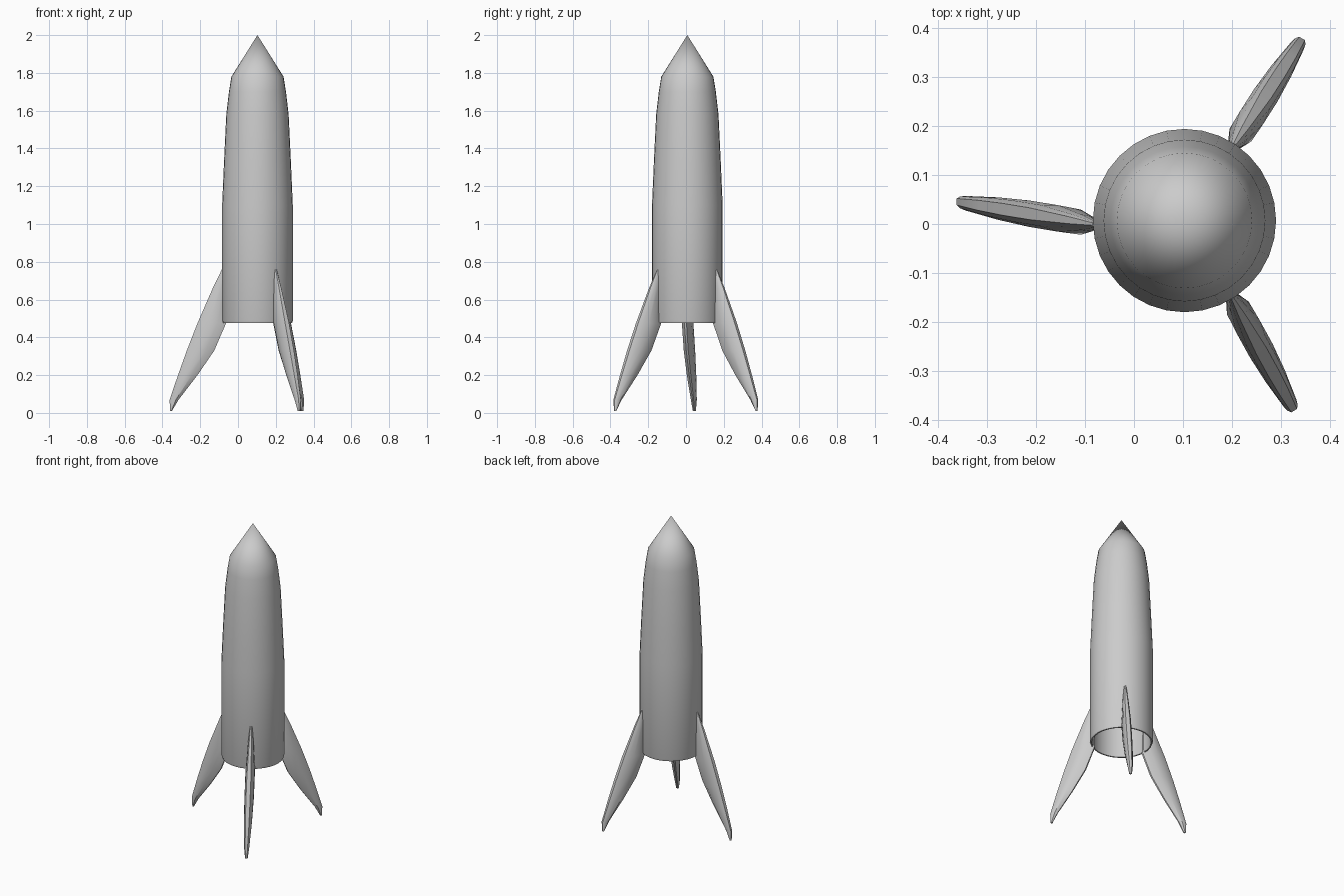
import bpy, bmesh
from math import sin, cos, pi, radians

if "Cube" in bpy.data.objects:
    bpy.data.objects.remove(bpy.data.objects["Cube"])

CX, CY = 0.103, 0.007      # body axis
SIDES = 32


def finish(bm, name, angle):
    bmesh.ops.recalc_face_normals(bm, faces=bm.faces)
    me = bpy.data.meshes.new(name)
    bm.to_mesh(me)
    bm.free()
    ob = bpy.data.objects.new(name, me)
    bpy.context.collection.objects.link(ob)
    bpy.ops.object.select_all(action='DESELECT')
    ob.select_set(True)
    bpy.context.view_layer.objects.active = ob
    bpy.ops.object.shade_smooth_by_angle(angle=radians(angle))
    return ob


def loft(bm, rings):
    for a, b in zip(rings, rings[1:]):
        n = len(a)
        for i in range(n):
            bm.faces.new((a[i], a[(i + 1) % n], b[(i + 1) % n], b[i]))


def cap(bm, ring, z):
    # closes a ring with a fan to a point on the axis
    tip = bm.verts.new((CX, CY, z))
    for i in range(len(ring)):
        bm.faces.new((ring[i], ring[(i + 1) % len(ring)], tip))


# Hollow hull: outer skin, rolled bottom rim, inner skin, open at the base
outer = [(0.138, 1.78), (0.151, 1.70), (0.165, 1.58), (0.177, 1.33),
         (0.187, 1.10), (0.187, 0.488), (0.183, 0.475)]
inner = [(0.175, 0.475), (0.173, 0.488), (0.173, 1.10), (0.163, 1.33),
         (0.151, 1.58), (0.126, 1.77)]
bm = bmesh.new()
rings = [[bm.verts.new((CX + r * cos(2 * pi * i / SIDES),
                        CY + r * sin(2 * pi * i / SIDES), z))
          for i in range(SIDES)] for r, z in outer + inner]
loft(bm, rings)
cap(bm, rings[0], 2.0)
cap(bm, rings[-1], 1.975)
finish(bm, "hull", 25)

# Fin stations from top to foot: height, inner radius, outer radius, half thickness
stations = [(0.76, 0.176, 0.188, 0.006), (0.66, 0.172, 0.236, 0.016),
            (0.475, 0.166, 0.316, 0.027), (0.33, 0.228, 0.372, 0.027),
            (0.20, 0.316, 0.418, 0.023), (0.07, 0.415, 0.462, 0.015),
            (0.01, 0.450, 0.460, 0.008)]
# Lens section: position across the fin, share of half thickness
section = [(0, 0.2), (0.3, 0.95), (0.6, 1.0), (0.85, 0.8), (1, 0.45),
           (1, -0.45), (0.85, -0.8), (0.6, -1.0), (0.3, -0.95), (0, -0.2)]


def fin(name, deg, reach, root_shift, tip_shift):
    a = radians(deg)
    bm = bmesh.new()
    rings = []
    for z, r0, r1, half in stations:
        ring = []
        for u, t in section:
            r = r0 + (r1 - r0) * u
            k = max(0, (r - 0.17) / 0.29)
            r = r + (reach - 0.46) * k
            s = root_shift + (tip_shift - root_shift) * k + half * t
            ring.append(bm.verts.new((CX + r * cos(a) - s * sin(a),
                                      CY + r * sin(a) + s * cos(a), z)))
        rings.append(ring)
    loft(bm, rings)
    bm.faces.new(rings[0])
    bm.faces.new(rings[-1])
    return finish(bm, name, 30)


# Three fins serve as landing legs
fin("left_fin", 180, 0.463, 0.010, -0.038)
fin("rear_fin", 60, 0.440, -0.010, -0.022)
fin("front_fin", -60, 0.446, 0.006, 0.0)
